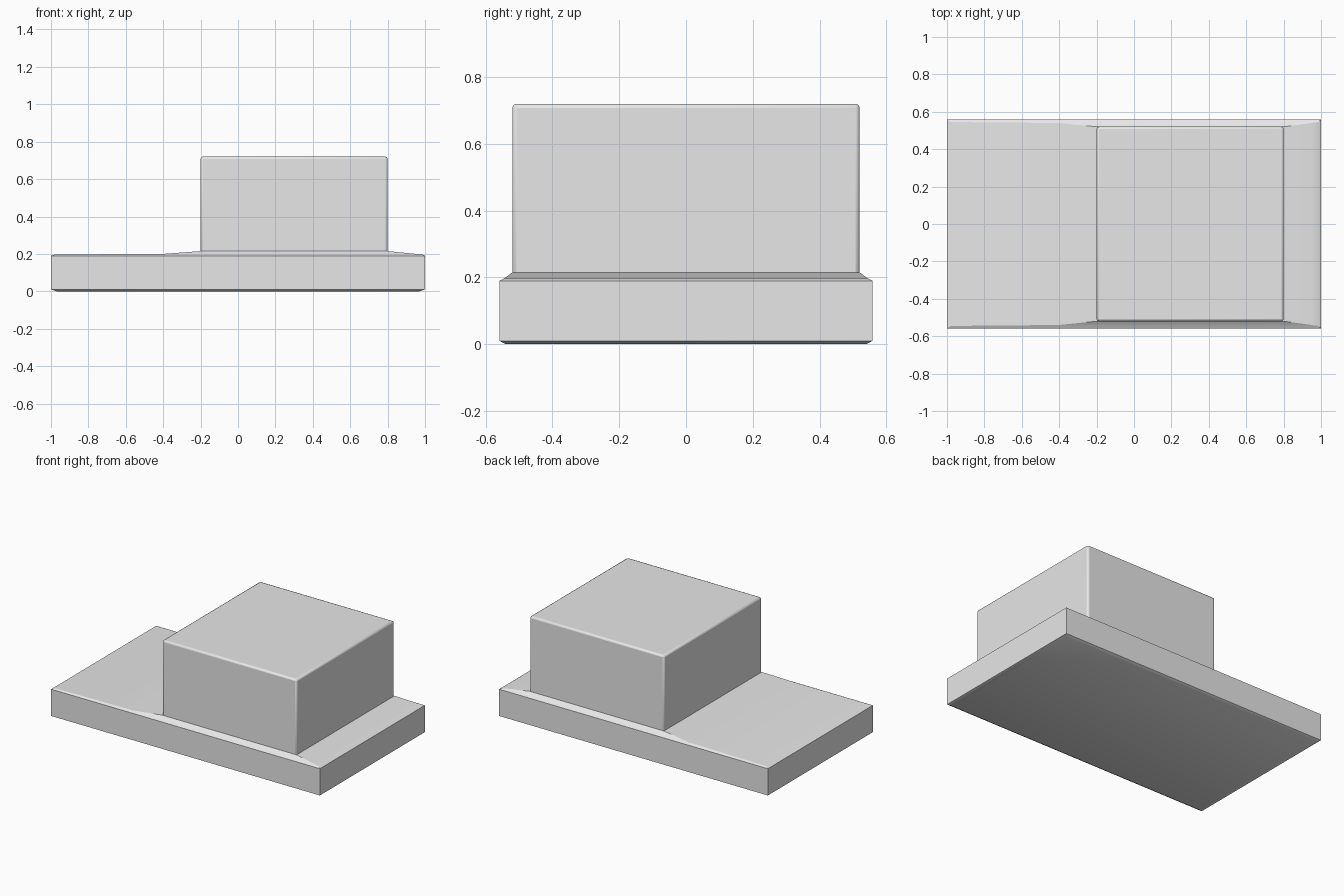
import bpy
import bmesh
import math

old = bpy.data.objects.get("Cube")
if old:
    bpy.data.objects.remove(old, do_unlink=True)

grey = bpy.data.materials.new("plain grey")
grey.use_nodes = True
grey.diffuse_color = (0.8, 0.8, 0.8, 1)
grey.node_tree.nodes["Principled BSDF"].inputs["Base Color"].default_value = (0.8, 0.8, 0.8, 1)


def loft(name, rings):
    """Skin stacked rectangles given as (left x, right x, half depth, height)."""
    bm = bmesh.new()
    loops = [[bm.verts.new(p) for p in ((a, -d, z), (b, -d, z), (b, d, z), (a, d, z))]
             for a, b, d, z in rings]
    for low, high in zip(loops, loops[1:]):
        for i in range(4):
            j = (i + 1) % 4
            bm.faces.new((low[i], low[j], high[j], high[i]))
    bm.faces.new(loops[0][::-1])
    bm.faces.new(loops[-1])
    mesh = bpy.data.meshes.new(name)
    bm.to_mesh(mesh)
    bm.free()
    mesh.materials.append(grey)
    obj = bpy.data.objects.new(name, mesh)
    bpy.context.collection.objects.link(obj)
    return obj


def smooth(obj):
    bpy.ops.object.select_all(action='DESELECT')
    obj.select_set(True)
    bpy.context.view_layer.objects.active = obj
    bpy.ops.object.shade_smooth_by_angle(angle=math.radians(30))


# Base slab with softened rims, rising gently toward the block
base = loft("base_slab", [
    (-0.97, 0.97, 0.54, 0),
    (-1, 1, 0.558, 0.01),
    (-1, 1, 0.558, 0.19),
    (-0.98, 0.985, 0.545, 0.197),
    (-0.4, 0.95, 0.54, 0.2),
    (-0.2, 0.8, 0.52, 0.215),
])
smooth(base)

# Upper block with finely rounded edges
block = loft("upper_block", [(-0.2, 0.8, 0.52, 0.15), (-0.2, 0.8, 0.52, 0.72)])
bevel = block.modifiers.new("soft edges", 'BEVEL')
bevel.width = 0.012
bevel.segments = 2
smooth(block)
